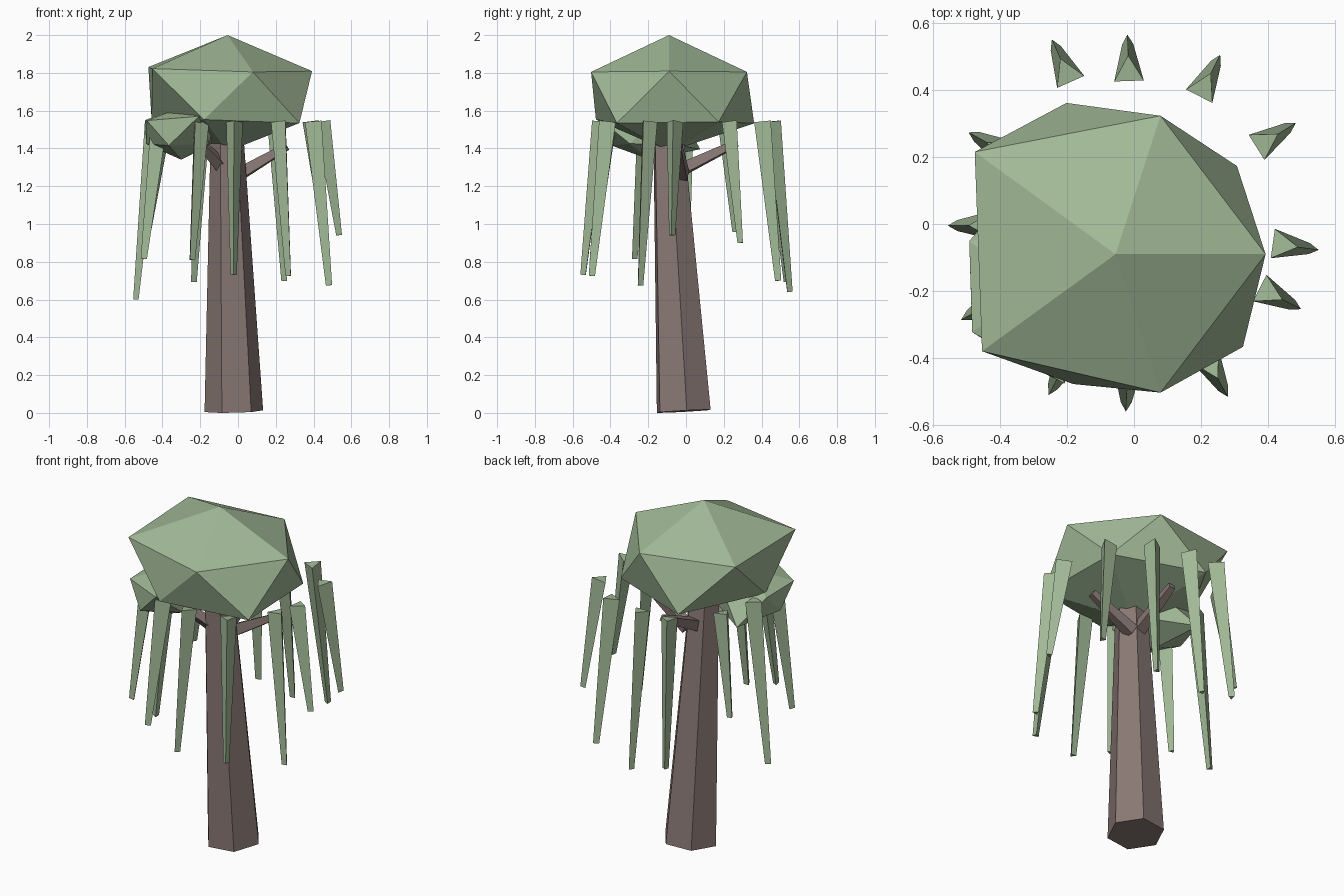
import bpy, bmesh, math
from mathutils import Vector, Matrix

if "Cube" in bpy.data.objects:
    bpy.data.objects.remove(bpy.data.objects["Cube"])


def material(name, color):
    m = bpy.data.materials.new(name)
    m.diffuse_color = color
    m.use_nodes = True
    m.node_tree.nodes["Principled BSDF"].inputs["Base Color"].default_value = m.diffuse_color
    return m


LEAF = material("leaf_green", (0.36, 0.49, 0.31, 1))
BARK = material("bark_brown", (0.25, 0.19, 0.175, 1))


def finish(bm, name, mat):
    bmesh.ops.recalc_face_normals(bm, faces=bm.faces[:])
    me = bpy.data.meshes.new(name)
    bm.to_mesh(me)
    bm.free()
    me.materials.append(mat)
    ob = bpy.data.objects.new(name, me)
    bpy.context.collection.objects.link(ob)
    return ob


def taper(name, a, b, r1, r2, sides, phase, mat):
    """Tapered prism from point a to point b, capped at both ends."""
    a, b = Vector(a), Vector(b)
    up = Vector((0, 0, 1 if b.z > a.z else -1))
    q = up.rotation_difference((b - a).normalized())
    bm = bmesh.new()
    rings = []
    for p, r in ((a, r1), (b, r2)):
        angles = [phase + i * math.tau / sides for i in range(sides)]
        rings.append([bm.verts.new(p + q @ Vector((r * math.cos(t), r * math.sin(t), 0)))
                      for t in angles])
    for i in range(sides):
        j = (i + 1) % sides
        bm.faces.new((rings[0][i], rings[0][j], rings[1][j], rings[1][i]))
    for ring in rings:
        bm.faces.new(ring)
    return finish(bm, name, mat)


def clump(name, center, radius, flat, factors):
    """Flattened icosahedron with each corner pushed in or out."""
    bm = bmesh.new()
    bmesh.ops.create_icosphere(bm, subdivisions=1, radius=radius)
    bm.verts.ensure_lookup_table()
    for v, f in zip(bm.verts, factors):
        v.co = Vector((v.co.x, v.co.y, v.co.z * flat)) * f + Vector(center)
    return finish(bm, name, LEAF)


# Leaning six-sided trunk
taper("trunk", (-0.022, -0.012, 0.009), (-0.058, -0.092, 1.46), 0.156, 0.088, 6,
      math.radians(6), BARK)

# Branches under the crown
tips = [(0.26, -0.04, 1.41), (-0.04, 0.27, 1.43), (-0.22, -0.25, 1.45)]
starts = [(0.0, -0.02, 1.26), (-0.05, -0.04, 1.28), (-0.06, -0.1, 1.28)]
for i, (s, t) in enumerate(zip(starts, tips)):
    taper(f"branch_{i + 1}", s, t, 0.045, 0.025, 4, 0.6, BARK)

# Main crown and the smaller low clump
clump("crown", (-0.055, -0.09, 1.675), 0.5, 0.6,
      [0.97, 1.05, 0.91, 0.9, 1.06, 1.0, 0.97, 1.1, 1.16, 0.97, 1.0, 1.083])
clump("side_clump", (-0.3, -0.19, 1.48), 0.24, 0.6,
      [0.97, 0.85, 1.0, 0.87, 1.3, 0.9, 1.4, 1.05, 1.1, 0.9, 0.8, 0.95])

# Hanging strands: angle in degrees, outer tip radius, lower end height
strands = [(-8, .556, .94), (-27, .559, .675), (-61.5, .586, .725), (-92.5, .56, .73),
           (-116.5, .57, .81), (-151, .589, .815), (-179.5, .555, .6), (151, .564, .96),
           (114, .602, .695), (92, .565, .64), (63, .566, .70), (32, .569, .9)]
for i, (deg, r, z) in enumerate(strands):
    t = math.radians(deg)
    d = Vector((math.cos(t), math.sin(t), 0))
    taper(f"hanging_strand_{i + 1}", d * (r - 0.113) + Vector((0, 0, 1.542)),
          d * (r - 0.019) + Vector((0, 0, z)), 0.051, 0.019, 3, t, LEAF)
